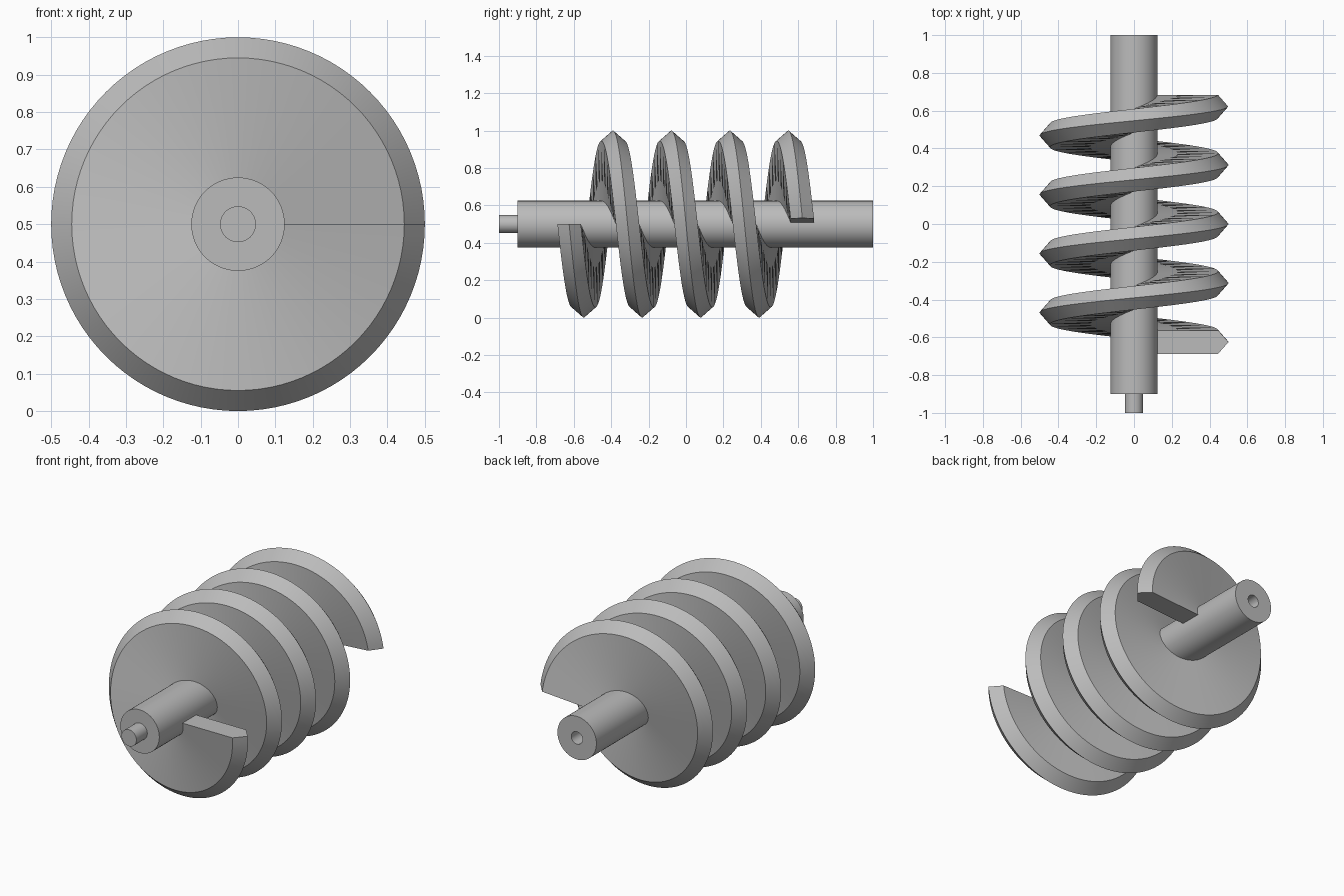
import bpy
import math

cube = bpy.data.objects.get("Cube")
if cube:
    bpy.data.objects.remove(cube, do_unlink=True)

AXIS_Z = 0.5      # height of the shaft axis
PITCH = 0.3125    # advance per turn
STEPS = 96        # sections per turn

steel = bpy.data.materials.new("steel grey")
steel.use_nodes = True
GREY = (0.5, 0.5, 0.5, 1)
steel.diffuse_color = GREY
steel.node_tree.nodes["Principled BSDF"].inputs["Base Color"].default_value = GREY


def point(radius, y, angle):
    """Position around the shaft axis; the angle runs from +x down to -z."""
    return (radius * math.cos(angle), y, AXIS_Z - radius * math.sin(angle))


def add_part(name, verts, faces):
    mesh = bpy.data.meshes.new(name)
    mesh.from_pydata(verts, [], faces)
    mesh.materials.append(steel)
    part = bpy.data.objects.new(name, mesh)
    bpy.context.collection.objects.link(part)
    bpy.ops.object.select_all(action='DESELECT')
    part.select_set(True)
    bpy.context.view_layer.objects.active = part
    bpy.ops.object.mode_set(mode='EDIT')
    bpy.ops.mesh.select_all(action='SELECT')
    bpy.ops.mesh.normals_make_consistent(inside=False)
    bpy.ops.object.mode_set(mode='OBJECT')
    bpy.ops.object.shade_smooth_by_angle(angle=math.radians(30))
    return part


def lathe(name, profile, sides=64):
    """Turn an open (radius, y) profile and cap both ends."""
    verts = [point(r, y, math.tau * s / sides) for r, y in profile for s in range(sides)]
    faces = [(k * sides + s, k * sides + (s + 1) % sides,
              (k + 1) * sides + (s + 1) % sides, (k + 1) * sides + s)
             for k in range(len(profile) - 1) for s in range(sides)]
    last = (len(profile) - 1) * sides
    faces += [tuple(range(sides)), tuple(range(last, last + sides))]
    return add_part(name, verts, faces)


# Shaft with a front pin and a blind centre hole at the back
lathe("shaft", [(0.048, -1), (0.048, -0.9), (0.125, -0.9),
                (0.125, 1), (0.036, 1), (0.036, 0.9)])

# Screw flight: rectangular blade with a pointed rim, swept almost four turns
section = [(0.11, -0.0625), (0.445, -0.0625), (0.5, 0), (0.445, 0.0625), (0.11, 0.0625)]
n = len(section)
rings = STEPS * 4
verts = []
for i in range(rings):
    turn = i / STEPS
    verts += [point(r, -2 * PITCH + PITCH * turn + dy, math.tau * turn) for r, dy in section]
faces = [(i * n + k, i * n + (k + 1) % n, (i + 1) * n + (k + 1) % n, (i + 1) * n + k)
         for i in range(rings - 1) for k in range(n)]
faces += [tuple(range(n)), tuple(range((rings - 1) * n, rings * n))]
add_part("screw_flight", verts, faces)
